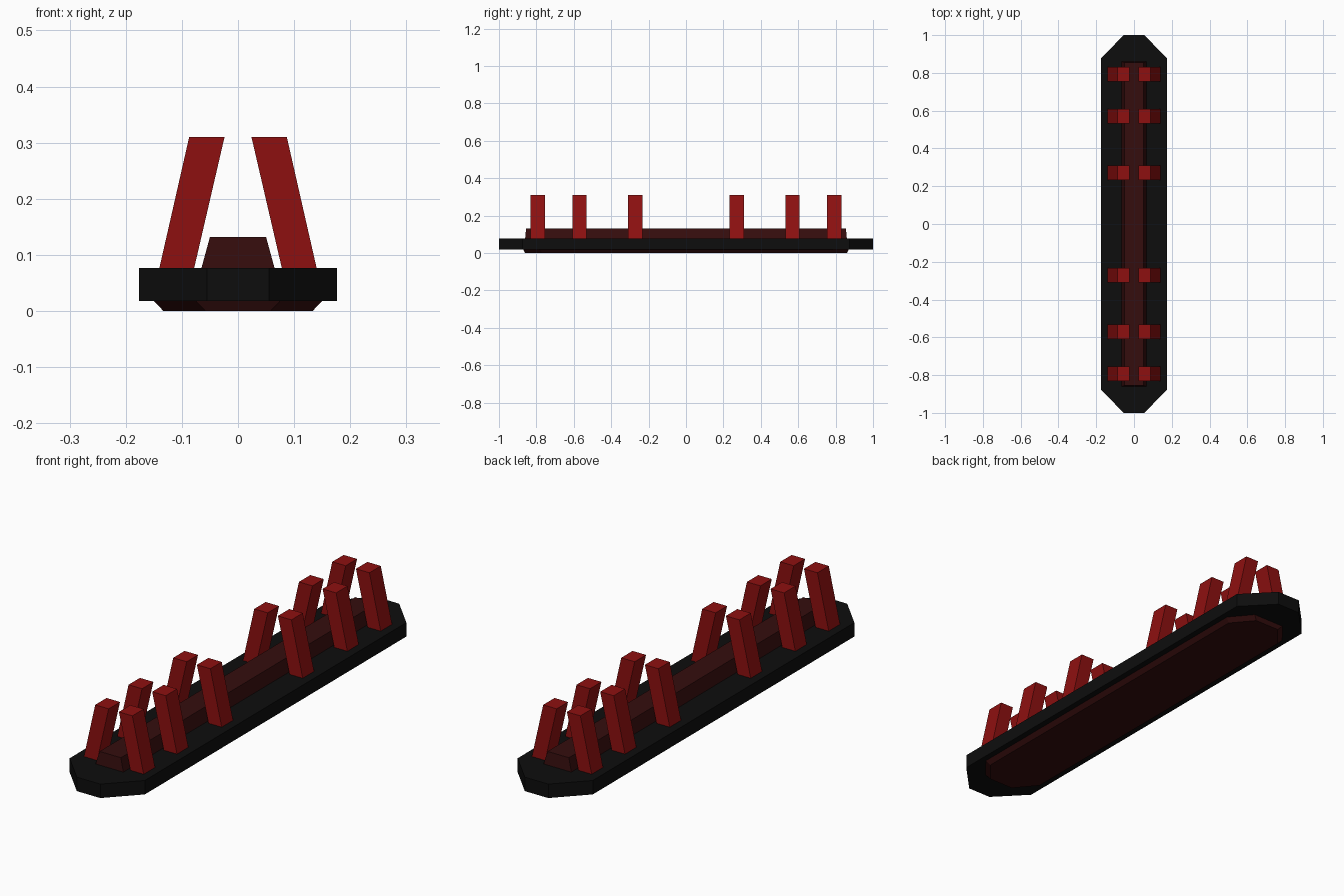
import bpy, bmesh

if "Cube" in bpy.data.objects:
    bpy.data.objects.remove(bpy.data.objects["Cube"])


def material(name, rgb):
    m = bpy.data.materials.new(name)
    m.diffuse_color = (*rgb, 1)
    m.use_nodes = True
    m.node_tree.nodes["Principled BSDF"].inputs["Base Color"].default_value = m.diffuse_color
    return m


def octagon(x, y, cx, cy):
    """Rectangle outline of half sizes x, y with corners cut by cx, cy."""
    return [(x, y - cy), (x - cx, y), (cx - x, y), (-x, y - cy),
            (-x, cy - y), (cx - x, -y), (x - cx, -y), (x, cy - y)]


def rectangle(x0, x1, y0, y1):
    return [(x1, y1), (x0, y1), (x0, y0), (x1, y0)]


def loft(name, sections, mat):
    """Solid joining two matching outlines: [(z, outline), (z, outline)]."""
    bm = bmesh.new()
    low, high = [[bm.verts.new((x, y, z)) for x, y in pts] for z, pts in sections]
    bm.faces.new(low[::-1])
    bm.faces.new(high)
    n = len(low)
    for i in range(n):
        j = (i + 1) % n
        bm.faces.new((low[i], low[j], high[j], high[i]))
    bmesh.ops.recalc_face_normals(bm, faces=bm.faces)
    mesh = bpy.data.meshes.new(name)
    bm.to_mesh(mesh)
    bm.free()
    mesh.materials.append(mat)
    obj = bpy.data.objects.new(name, mesh)
    bpy.context.collection.objects.link(obj)
    return obj


black = material("black", (0.004, 0.004, 0.004))
red = material("red", (0.27, 0.005, 0.005))
dark_red = material("dark_red", (0.035, 0.004, 0.004))

# Main slab and tapered foot beneath it
slab = octagon(0.176, 1.0, 0.121, 0.125)
loft("base_slab", [(0.018, slab), (0.077, slab)], black)
loft("base_foot", [(0, octagon(0.133, 0.86, 0.075, 0.09)),
                   (0.018, octagon(0.15, 0.87, 0.075, 0.09))], dark_red)

# Tapered ridge along the centre
loft("centre_ridge", [(0.077, rectangle(-0.065, 0.065, -0.86, 0.86)),
                      (0.132, rectangle(-0.05, 0.05, -0.855, 0.855))], dark_red)

# Pairs of inward-leaning prongs
for y in (-0.793, -0.57, -0.271, 0.271, 0.57, 0.793):
    for side in (-1, 1):
        loft("prong", [(0.077, rectangle(side * 0.078, side * 0.14, y - 0.038, y + 0.038)),
                       (0.31, rectangle(side * 0.024, side * 0.087, y - 0.038, y + 0.038))], red)
